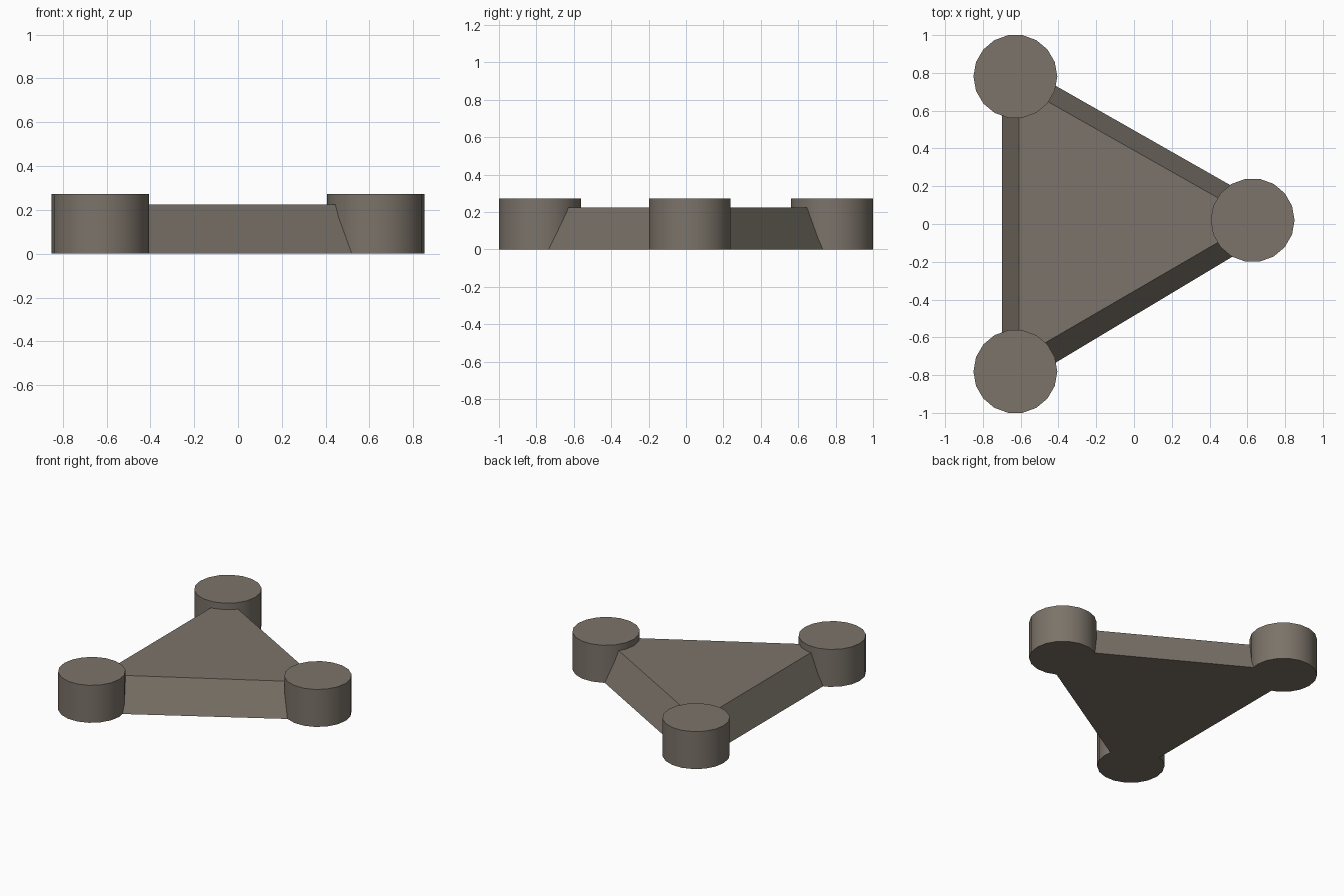
import bpy, bmesh, math

if "Cube" in bpy.data.objects:
    bpy.data.objects.remove(bpy.data.objects["Cube"])

stone = bpy.data.materials.new("warm_grey")
stone.diffuse_color = (0.2, 0.173, 0.142, 1)
stone.use_nodes = True
stone.node_tree.nodes["Principled BSDF"].inputs["Base Color"].default_value = stone.diffuse_color


def finish(name, bm):
    bmesh.ops.recalc_face_normals(bm, faces=bm.faces)
    mesh = bpy.data.meshes.new(name)
    bm.to_mesh(mesh)
    bm.free()
    mesh.materials.append(stone)
    ob = bpy.data.objects.new(name, mesh)
    bpy.context.collection.objects.link(ob)
    bpy.ops.object.select_all(action='DESELECT')
    ob.select_set(True)
    bpy.context.view_layer.objects.active = ob
    bpy.ops.object.shade_smooth_by_angle(angle=math.radians(35))
    return ob


# Sloped triangular plate between the corner posts
bottom = [(-0.70, 0.894), (-0.70, -0.905), (0.84, 0.018)]
top = [(-0.61, 0.735), (-0.61, -0.71), (0.65, 0.022)]
bm = bmesh.new()
lo = [bm.verts.new((x, y, 0)) for x, y in bottom]
hi = [bm.verts.new((x, y, 0.225)) for x, y in top]
bm.faces.new(lo)
bm.faces.new(hi)
for i in range(3):
    j = (i + 1) % 3
    bm.faces.new((lo[i], lo[j], hi[j], hi[i]))
finish("triangle_plate", bm)

# Round corner posts
SIDES, RADIUS, HEIGHT = 18, 0.222, 0.272
posts = {"back_post": (-0.628, 0.781), "front_post": (-0.628, -0.781),
         "right_post": (0.628, 0.02)}
for name, (x, y) in posts.items():
    bm = bmesh.new()
    ring = [bm.verts.new((RADIUS * math.cos(2 * math.pi * i / SIDES),
                          RADIUS * math.sin(2 * math.pi * i / SIDES), 0))
            for i in range(SIDES)]
    base = bm.faces.new(ring)
    ext = bmesh.ops.extrude_face_region(bm, geom=[base], use_keep_orig=True)
    for v in ext["geom"]:
        if isinstance(v, bmesh.types.BMVert):
            v.co.z = HEIGHT
    finish(name, bm).location = (x, y, 0)
